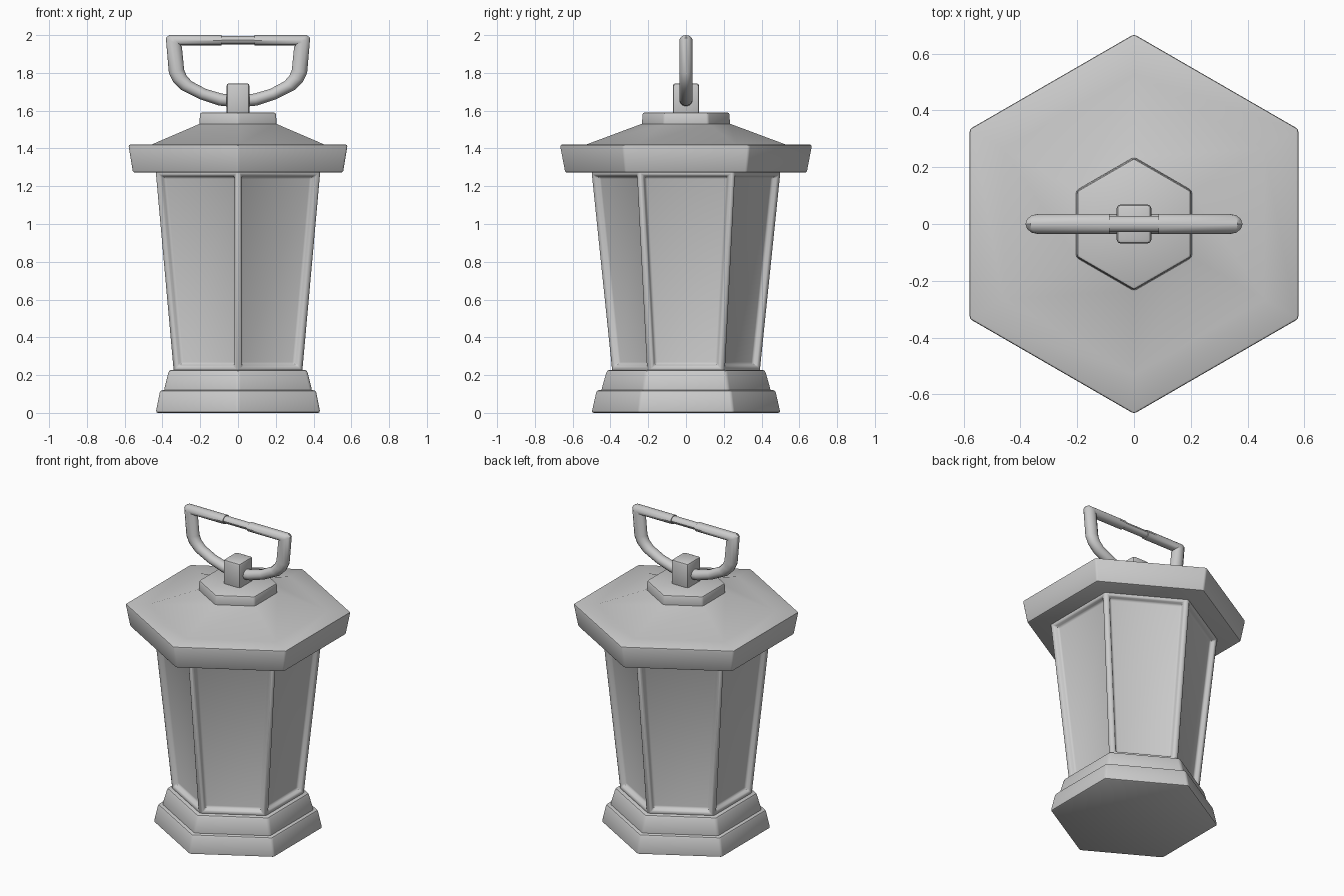
import bpy, bmesh
from math import cos, sin, pi, radians

if "Cube" in bpy.data.objects:
    bpy.data.objects.remove(bpy.data.objects["Cube"])


def finish(name, bm, bevel=0.0, segments=2):
    bmesh.ops.recalc_face_normals(bm, faces=bm.faces)
    me = bpy.data.meshes.new(name)
    bm.to_mesh(me)
    bm.free()
    ob = bpy.data.objects.new(name, me)
    bpy.context.collection.objects.link(ob)
    bpy.ops.object.select_all(action='DESELECT')
    ob.select_set(True)
    bpy.context.view_layer.objects.active = ob
    if bevel:
        mod = ob.modifiers.new("bevel", 'BEVEL')
        mod.width = bevel
        mod.segments = segments
        mod.limit_method = 'ANGLE'
        mod.angle_limit = radians(25)
        bpy.ops.object.modifier_apply(modifier=mod.name)
    bpy.ops.object.shade_smooth_by_angle(angle=radians(35))
    return ob


def loft(bm, rings):
    """Skin a list of rings of points and cap both ends."""
    rows = [[bm.verts.new(p) for p in ring] for ring in rings]
    n = len(rows[0])
    sides = [bm.faces.new((a[i], a[(i + 1) % n], b[(i + 1) % n], b[i]))
             for a, b in zip(rows, rows[1:]) for i in range(n)]
    bm.faces.new(rows[0])
    bm.faces.new(rows[-1])
    return sides


def hex_rings(profile):
    return [[(r * cos(pi / 6 + k * pi / 3), r * sin(pi / 6 + k * pi / 3), z)
             for k in range(6)] for r, z in profile]


def hex_part(name, profile, bevel):
    bm = bmesh.new()
    loft(bm, hex_rings(profile))
    return finish(name, bm, bevel)


# stepped base
hex_part("base_lower", [(0.503, 0), (0.476, 0.12)], 0.012)
hex_part("base_upper", [(0.455, 0.11), (0.422, 0.228)], 0.015)

# tapered body: framed sides with recessed panes
bm = bmesh.new()
sides = loft(bm, hex_rings([(0.393, 0.22), (0.503, 1.28)]))
bmesh.ops.recalc_face_normals(bm, faces=bm.faces)
bmesh.ops.inset_individual(bm, faces=sides, thickness=0.034)
bmesh.ops.inset_individual(bm, faces=sides, thickness=0.016, depth=-0.032)
finish("body_frame_and_panes", bm, 0.01)

# roof: thick brim, shallow slope, collar
hex_part("roof", [(0.642, 1.272), (0.67, 1.42), (0.53, 1.42), (0.235, 1.53)], 0.01)
hex_part("roof_collar", [(0.237, 1.51), (0.232, 1.59)], 0.01)

# block holding the ring
bm = bmesh.new()
bmesh.ops.create_cube(bm, size=1)
for v in bm.verts:
    v.co = (v.co.x * 0.122, v.co.y * 0.138, 1.66 + v.co.z * 0.17)
finish("ring_block", bm, 0.014)

# ring: outer / inner outline pairs for one half, mirrored
half = [((0.087, 2.0), (0.087, 1.945)), ((0.365, 2.0), (0.303, 1.945)),
        ((0.382, 1.985), (0.297, 1.938)), ((0.366, 1.80), (0.285, 1.815)),
        ((0.345, 1.755), (0.272, 1.785)), ((0.30, 1.71), (0.245, 1.755)),
        ((0.20, 1.66), (0.17, 1.715)), ((0.10, 1.627), (0.085, 1.69)),
        ((0, 1.617), (0, 1.683))]
outline = half + [((-o[0], o[1]), (-i[0], i[1])) for o, i in half[-2::-1]]
rings = []
for (ox, oz), (ix, iz) in outline:
    cx, cz, ux, uz = (ox + ix) / 2, (oz + iz) / 2, (ox - ix) / 2, (oz - iz) / 2
    rings.append([(cx + ux * cos(a), 0.035 * sin(a), cz + uz * cos(a))
                  for a in (k * pi / 6 for k in range(12))])
bm = bmesh.new()
loft(bm, rings)
finish("carry_ring", bm)

# thinner bar closing the ring
bm = bmesh.new()
loft(bm, [[(x, 0.028 * sin(k * pi / 6), 1.973 + 0.022 * cos(k * pi / 6))
           for k in range(12)] for x in (-0.11, 0.11)])
finish("ring_bar", bm)
